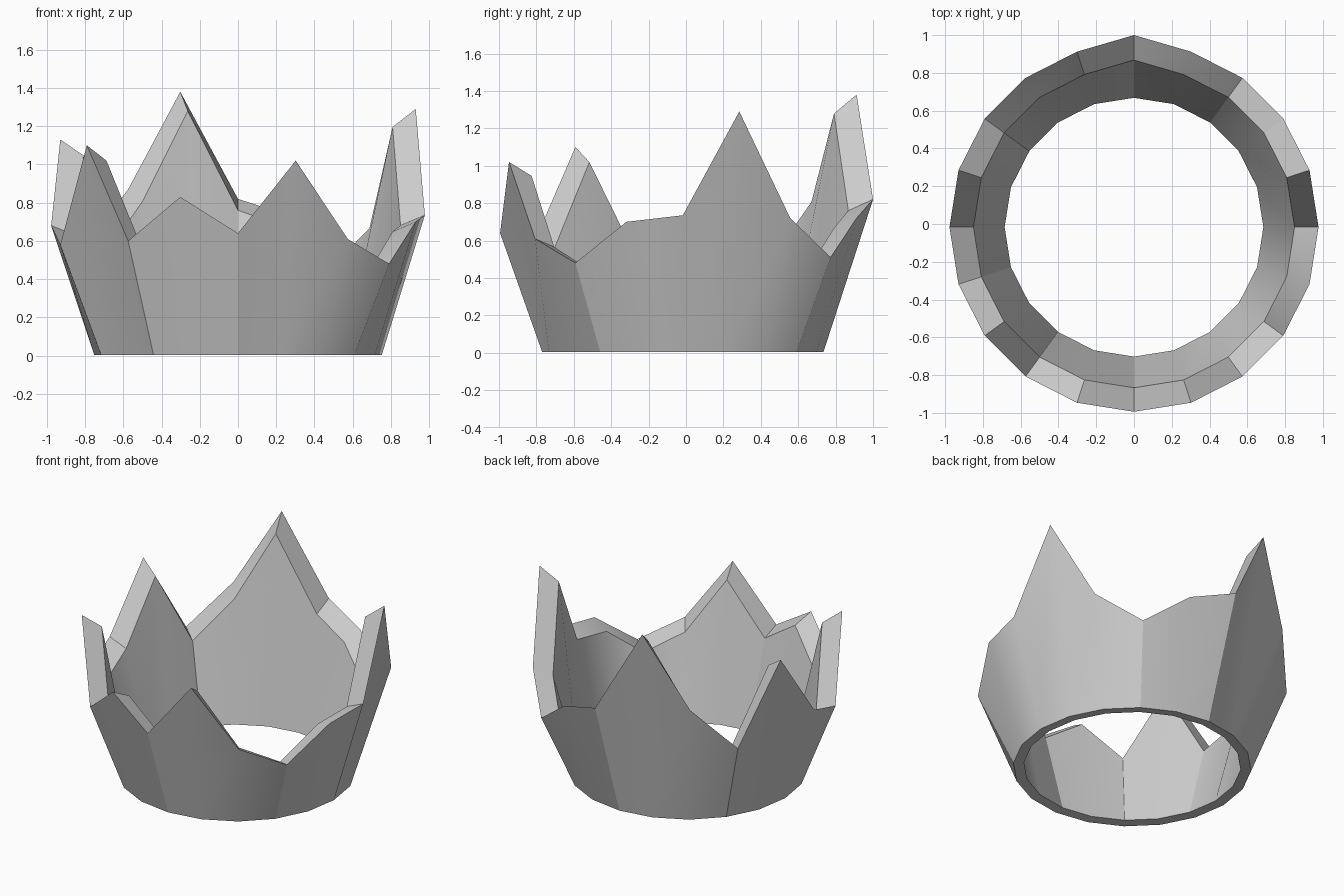
import bpy, bmesh
from math import cos, sin, pi

if "Cube" in bpy.data.objects:
    bpy.data.objects.remove(bpy.data.objects["Cube"])

# rim height at each of 20 corners, counter-clockwise from +x
RIM = [0.735, 1.29, 0.72, 0.51, 0.72,
       0.82, 1.38, 0.87, 0.58, 1.13,
       0.68, 0.58, 1.10, 0.60, 0.83,
       0.64, 1.02, 0.61, 0.48, 0.70]
N = len(RIM)
bm = bmesh.new()


def ring(radius, heights, back_shift=0.0):
    verts = []
    for k, z in enumerate(heights):
        a = 2 * pi * k / N
        y = radius * sin(a) - 0.017 + (back_shift if k == N // 4 else 0)
        verts.append(bm.verts.new((radius * cos(a), y, z)))
    return verts


# closed cross-section: outer bottom, outer rim, inner rim, inner bottom
rings = [
    ring(0.752, [0.004] * N),
    ring(0.977, RIM, 0.04),
    ring(0.85, [z * 0.927 for z in RIM], 0.035),
    ring(0.685, [0.01] * N),
]
for i in range(4):
    lo, hi = rings[i], rings[(i + 1) % 4]
    for k in range(N):
        j = (k + 1) % N
        bm.faces.new((lo[k], lo[j], hi[j], hi[k]))
bmesh.ops.recalc_face_normals(bm, faces=bm.faces)

# crown band object
mesh = bpy.data.meshes.new("crown_band")
bm.to_mesh(mesh)
bm.free()
crown = bpy.data.objects.new("crown_band", mesh)
bpy.context.collection.objects.link(crown)
bpy.context.view_layer.objects.active = crown
crown.select_set(True)
bpy.ops.object.shade_smooth_by_angle(angle=pi / 6)
